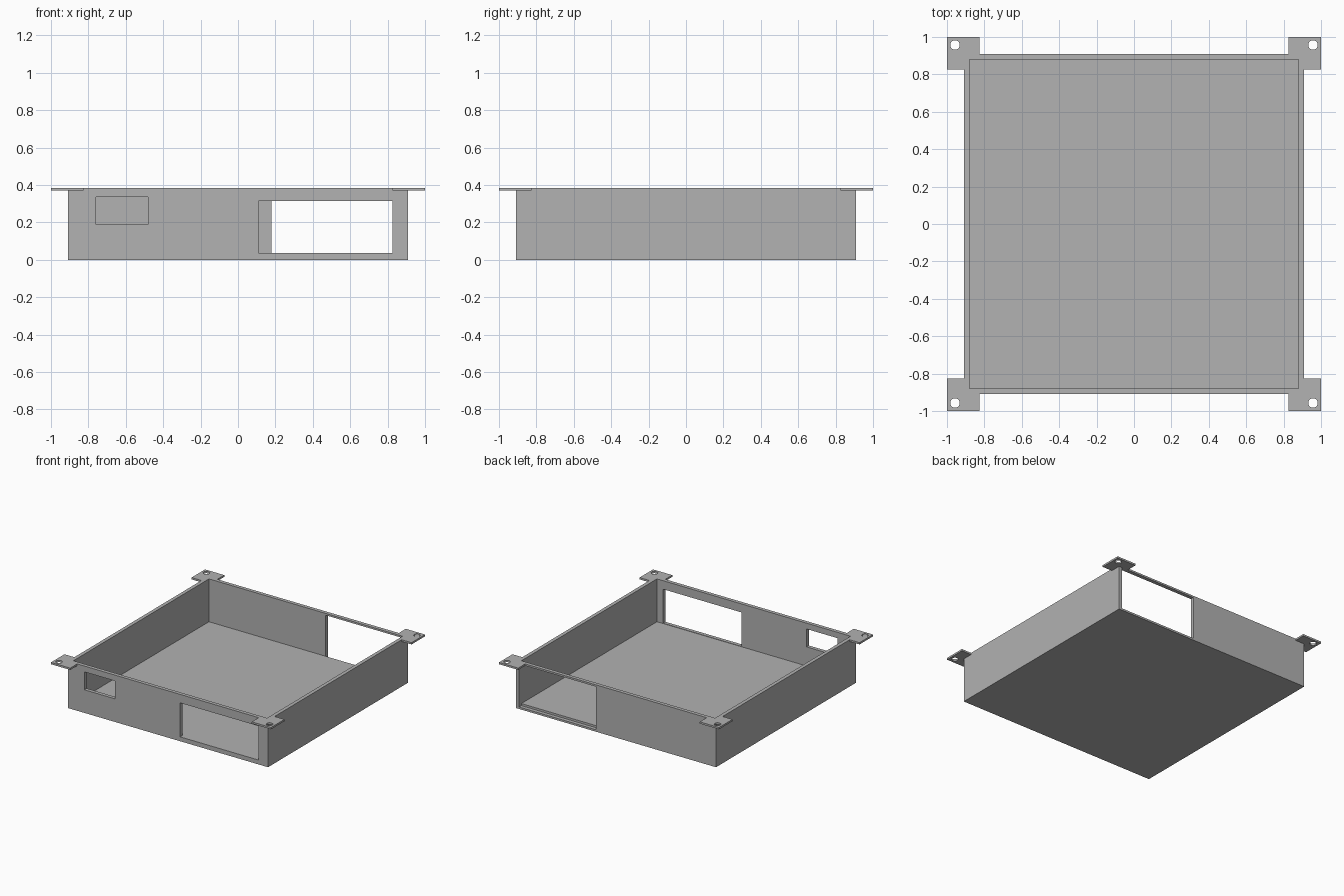
import bpy
from mathutils import Vector

default = bpy.data.objects.get("Cube")
if default:
    bpy.data.objects.remove(default, do_unlink=True)

# Main sizes
OUTER, INNER, HEIGHT = 0.91, 0.88, 0.385
FLOOR, TAB_Z, TAB_IN, HOLE = 0.033, 0.37, 0.825, 0.957

grey = bpy.data.materials.new("plain grey")
grey.use_nodes = True
colour = (0.445, 0.445, 0.445, 1)
grey.diffuse_color = colour
grey.node_tree.nodes["Principled BSDF"].inputs["Base Color"].default_value = colour


def box(name, low, high):
    """Box between two opposite corners."""
    low, high = Vector(low), Vector(high)
    bpy.ops.mesh.primitive_cube_add(size=1)
    ob = bpy.context.object
    ob.name = name
    for v in ob.data.vertices:
        v.co = (low + high) / 2 + v.co * (high - low)
    ob.data.materials.append(grey)
    return ob


def combine(target, other, operation):
    """Apply a boolean and remove the second object."""
    other.hide_render = True
    mod = target.modifiers.new("shape", 'BOOLEAN')
    mod.operation, mod.solver, mod.object = operation, 'EXACT', other
    bpy.context.view_layer.objects.active = target
    bpy.ops.object.modifier_apply(modifier=mod.name)
    bpy.data.objects.remove(other, do_unlink=True)


tray = box("tray", (-OUTER, -OUTER, 0), (OUTER, OUTER, HEIGHT))

# Corner mounting tabs with screw holes
for sx in (-1, 1):
    for sy in (-1, 1):
        xs, ys = sorted((sx * TAB_IN, sx)), sorted((sy * TAB_IN, sy))
        tab = box("mounting_tab", (xs[0], ys[0], TAB_Z), (xs[1], ys[1], HEIGHT))
        combine(tray, tab, 'UNION')
        bpy.ops.mesh.primitive_cylinder_add(
            vertices=32, radius=0.025, depth=0.1,
            location=(sx * HOLE, sy * HOLE, HEIGHT))
        hole = bpy.context.object
        hole.data.materials.append(grey)
        combine(tray, hole, 'DIFFERENCE')

# Open cavity, then the wall openings
cutters = {
    "cavity": ((-INNER, -INNER, FLOOR), (INNER, INNER, 1)),
    "small_front_window": ((-0.76, -1.2, 0.19), (-0.48, -0.8, 0.337)),
    "large_front_opening": ((0.11, -1.2, 0.036), (0.825, -0.8, 0.315)),
    "back_opening": ((0.18, INNER, 0.016), (INNER, 1.2, TAB_Z)),
}
for name, (low, high) in cutters.items():
    combine(tray, box(name, low, high), 'DIFFERENCE')

# Smooth only the screw holes
bpy.ops.object.select_all(action='DESELECT')
tray.select_set(True)
bpy.context.view_layer.objects.active = tray
bpy.ops.object.shade_smooth_by_angle(angle=0.5)
